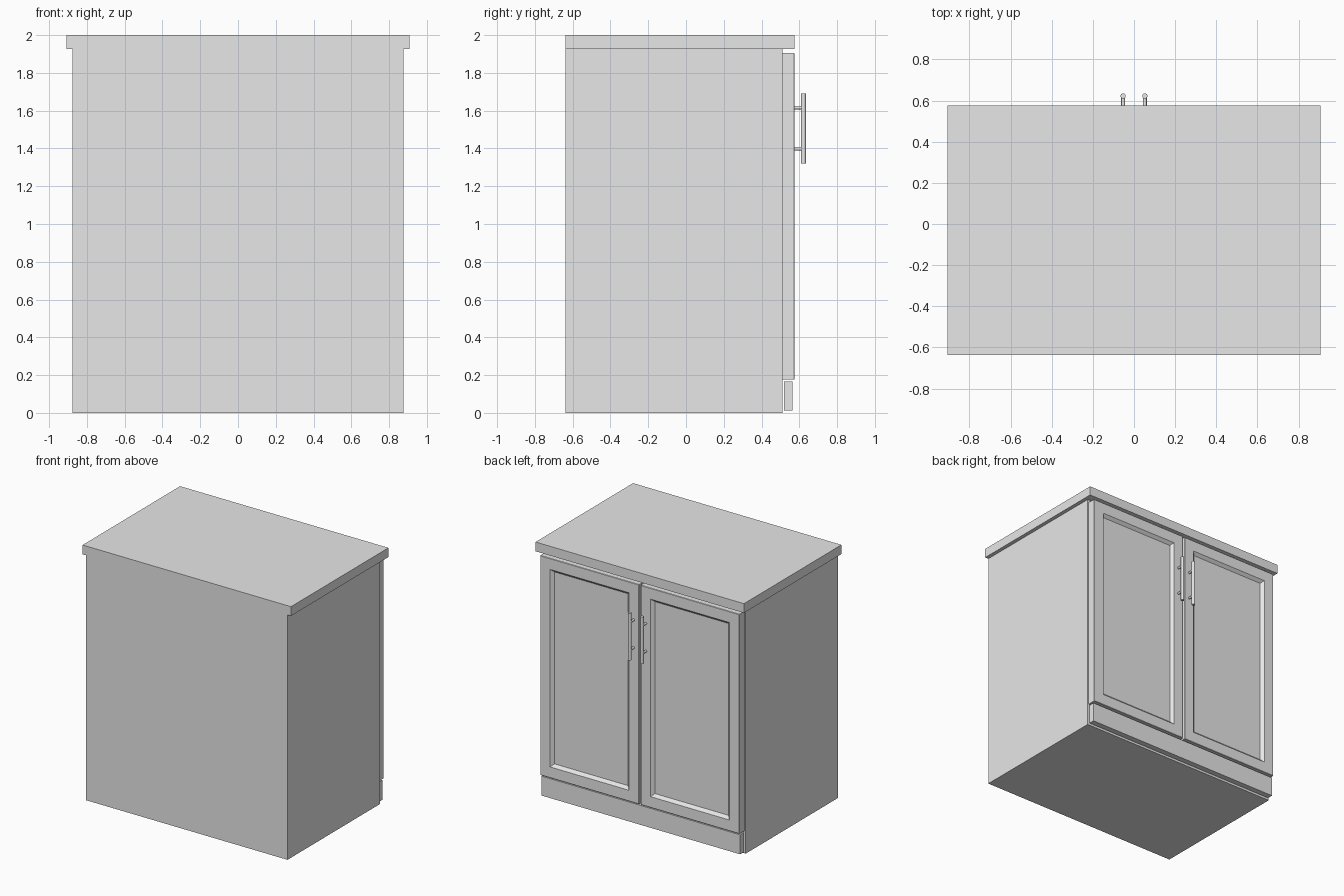
import bpy, bmesh, math

if "Cube" in bpy.data.objects:
    bpy.data.objects.remove(bpy.data.objects["Cube"])

grey = bpy.data.materials.new("cabinet_grey")
grey.diffuse_color = (0.8, 0.8, 0.8, 1)
grey.use_nodes = True
grey.node_tree.nodes["Principled BSDF"].inputs["Base Color"].default_value = grey.diffuse_color


def finish(bm, name):
    bmesh.ops.recalc_face_normals(bm, faces=bm.faces[:])
    mesh = bpy.data.meshes.new(name)
    bm.to_mesh(mesh)
    bm.free()
    mesh.materials.append(grey)
    obj = bpy.data.objects.new(name, mesh)
    bpy.context.collection.objects.link(obj)
    return obj


def box(name, x0, x1, y0, y1, z0, z1):
    bm = bmesh.new()
    bmesh.ops.create_cube(bm, size=1)
    for v in bm.verts:
        v.co = ((x0 + x1) / 2 + v.co.x * (x1 - x0),
                (y0 + y1) / 2 + v.co.y * (y1 - y0),
                (z0 + z1) / 2 + v.co.z * (z1 - z0))
    return finish(bm, name)


def rod(name, radius, length, loc, rot=(0, 0, 0)):
    bpy.ops.mesh.primitive_cylinder_add(vertices=24, radius=radius, depth=length,
                                        location=loc, rotation=rot)
    obj = bpy.context.object
    obj.name = name
    obj.data.materials.append(grey)
    bpy.ops.object.shade_smooth_by_angle(angle=math.radians(35))


def door(name, x0, x1, z0, z1):
    # Nested rectangles (inset, y): back, side, front edge, frame edge, panel
    steps = [(0, 0.51), (0, 0.572), (0.003, 0.575), (0.087, 0.575), (0.109, 0.553)]
    bm = bmesh.new()
    rings = []
    for i, y in steps:
        corners = [(x0 + i, z0 + i), (x1 - i, z0 + i), (x1 - i, z1 - i), (x0 + i, z1 - i)]
        rings.append([bm.verts.new((x, y, z)) for x, z in corners])
    for a, b in zip(rings, rings[1:]):
        for k in range(4):
            n = (k + 1) % 4
            bm.faces.new((a[k], a[n], b[n], b[k]))
    bm.faces.new(rings[0])
    bm.faces.new(rings[-1])
    return finish(bm, name)


# Cabinet body, worktop and plinth
box("cabinet_body", -0.877, 0.877, -0.637, 0.51, 0.0, 1.927)
box("worktop", -0.907, 0.907, -0.637, 0.575, 1.927, 2.0)
box("plinth", -0.865, 0.865, 0.518, 0.563, 0.012, 0.165)

# Doors and bar handles on both sides
for side, s in (("left", -1), ("right", 1)):
    door(side + "_door", min(s * 0.008, s * 0.867), max(s * 0.008, s * 0.867), 0.177, 1.905)
    x = s * 0.053
    rod(side + "_handle_bar", 0.0125, 0.37, (x, 0.622, 1.505))
    for n, z in (("lower", 1.398), ("upper", 1.616)):
        rod(f"{side}_{n}_handle_post", 0.009, 0.05, (x, 0.597, z), (math.pi / 2, 0, 0))
